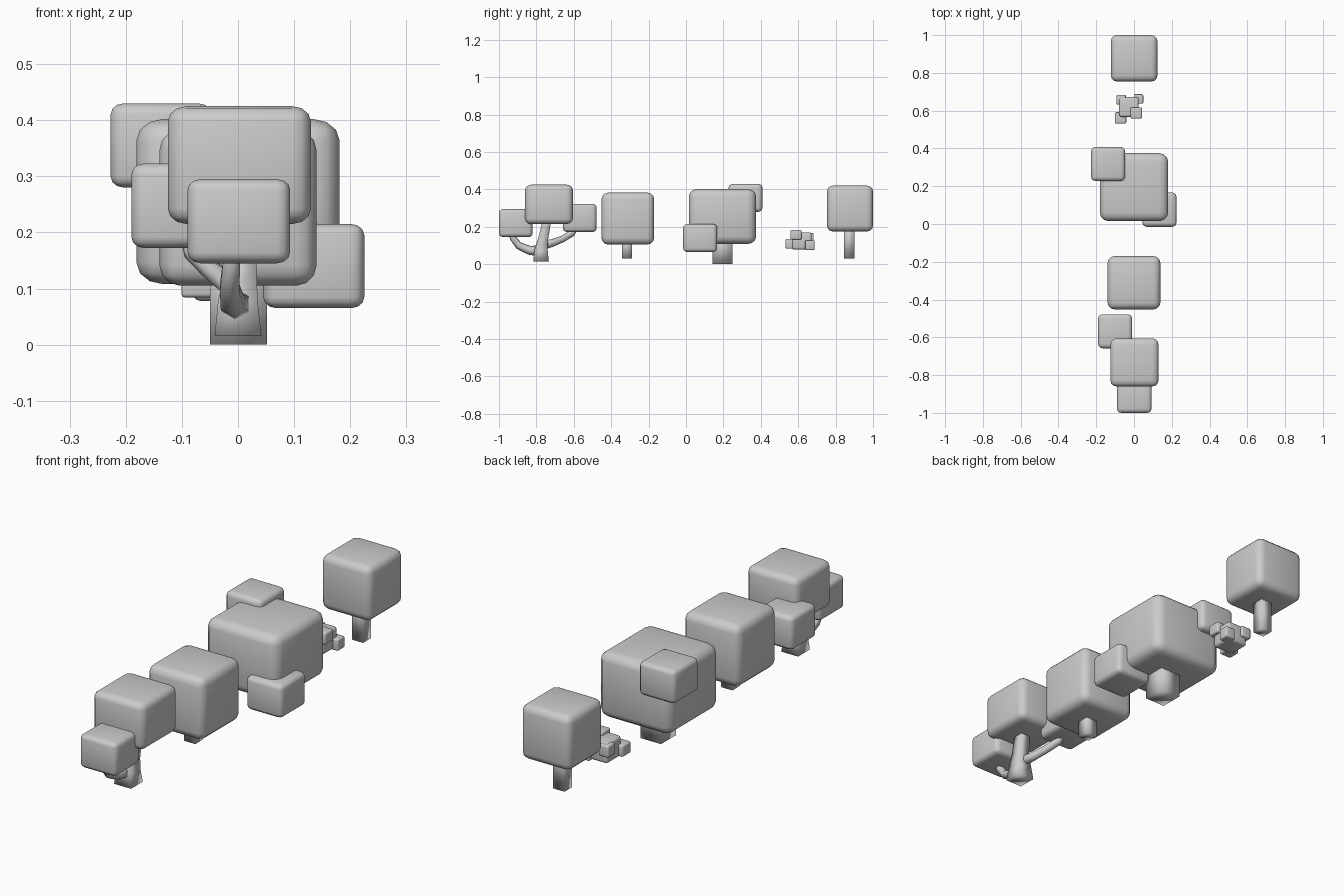
import bpy, bmesh, math
from mathutils import Vector

old = bpy.data.objects.get("Cube")
if old:
    bpy.data.objects.remove(old, do_unlink=True)

grey = bpy.data.materials.new("plain_grey")
grey.use_nodes = True
COLOUR = (0.6, 0.6, 0.6, 1)
grey.diffuse_color = COLOUR
grey.node_tree.nodes["Principled BSDF"].inputs["Base Color"].default_value = COLOUR


def finish(name, bm):
    """Turn a bmesh into a smooth grey object."""
    bmesh.ops.recalc_face_normals(bm, faces=bm.faces)
    mesh = bpy.data.meshes.new(name)
    for face in bm.faces:
        face.smooth = True
    bm.to_mesh(mesh)
    bm.free()
    mesh.materials.append(grey)
    obj = bpy.data.objects.new(name, mesh)
    bpy.context.collection.objects.link(obj)
    return obj


def block(name, x, y, z, bevel=0.13):
    """Box between (min, max) ranges, rounded in proportion to its size."""
    bm = bmesh.new()
    bmesh.ops.create_cube(bm, size=1)
    if bevel:
        bmesh.ops.bevel(bm, geom=bm.edges[:], offset=bevel, segments=3,
                        profile=0.5, affect='EDGES')
    for v in bm.verts:
        v.co = Vector([(lo + hi) / 2 + c * (hi - lo)
                       for c, (lo, hi) in zip(v.co, (x, y, z))])
    return finish(name, bm)


def limb(name, points, sides):
    """Tapered tube through (x, y, z, radius) points."""
    bm = bmesh.new()
    path = [Vector(p[:3]) for p in points]
    rings = []
    for i, p in enumerate(path):
        t = (path[min(i + 1, len(path) - 1)] - path[max(i - 1, 0)]).normalized()
        if i == 0 and sides == 4:
            t = Vector((0, 0, 1))
        u = Vector((1, 0, 0))
        u = (u - t * u.dot(t)).normalized()
        w = t.cross(u)
        ring = []
        for k in range(sides):
            a = math.tau * (k + 0.5) / sides
            ring.append(bm.verts.new(p + points[i][3] * (u * math.cos(a) + w * math.sin(a))))
        rings.append(ring)
    for a, b in zip(rings, rings[1:]):
        for k in range(sides):
            n = (k + 1) % sides
            bm.faces.new((a[k], a[n], b[n], b[k]))
    bm.faces.new(rings[0])
    bm.faces.new(rings[-1])
    return finish(name, bm)


# Branching tree at the front
block("branching_tree_crown", (-0.125, 0.13), (-0.86, -0.605), (0.215, 0.425))
block("branching_tree_front_foliage", (-0.09, 0.093), (-1.0, -0.82), (0.145, 0.295))
block("branching_tree_back_foliage", (-0.19, -0.01), (-0.658, -0.478), (0.172, 0.323))
limb("branching_tree_trunk", [
    (0, -0.775, 0.015, 0.059), (0, -0.775, 0.075, 0.05),
    (0.006, -0.765, 0.13, 0.038), (0.01, -0.75, 0.2, 0.034),
    (0.01, -0.74, 0.27, 0.03)], 4)
limb("branching_tree_front_branch", [
    (0, -0.775, 0.07, 0.03), (-0.01, -0.84, 0.075, 0.024),
    (-0.015, -0.895, 0.1, 0.02), (-0.012, -0.925, 0.14, 0.018),
    (-0.01, -0.93, 0.2, 0.016)], 6)
limb("branching_tree_back_branch", [
    (0, -0.77, 0.1, 0.025), (-0.025, -0.71, 0.115, 0.02),
    (-0.05, -0.66, 0.135, 0.018), (-0.08, -0.61, 0.165, 0.018),
    (-0.095, -0.58, 0.22, 0.016)], 6)

# Square tree
block("square_tree_crown", (-0.14, 0.14), (-0.452, -0.17), (0.105, 0.383))
block("square_tree_trunk", (-0.028, 0.028), (-0.342, -0.288), (0.03, 0.15), 0)

# Wide tree with two side clumps
block("wide_tree_crown", (-0.181, 0.181), (0.015, 0.375), (0.108, 0.402))
block("wide_tree_front_foliage", (0.045, 0.225), (-0.015, 0.167), (0.065, 0.215))
block("wide_tree_back_foliage", (-0.227, -0.047), (0.228, 0.408), (0.28, 0.43))
block("wide_tree_trunk", (-0.05, 0.052), (0.142, 0.248), (0.0, 0.16), 0)

# Small bush
block("bush_middle", (-0.08, 0.025), (0.567, 0.672), (0.078, 0.17))
for i, (x, y, z) in enumerate([(-0.071, 0.562, 0.11), (0.012, 0.588, 0.158),
                               (-0.068, 0.658, 0.14), (0.024, 0.662, 0.102)]):
    r = 0.03 if i < 2 else 0.025
    block(f"bush_clump_{i + 1}", (x - r, x + r), (y - r, y + r), (z - 0.026, z + 0.026))

# Tall tree at the back
block("tall_tree_crown", (-0.122, 0.124), (0.754, 1.0), (0.175, 0.42))
block("tall_tree_trunk", (-0.028, 0.028), (0.845, 0.9), (0.03, 0.22), 0)
